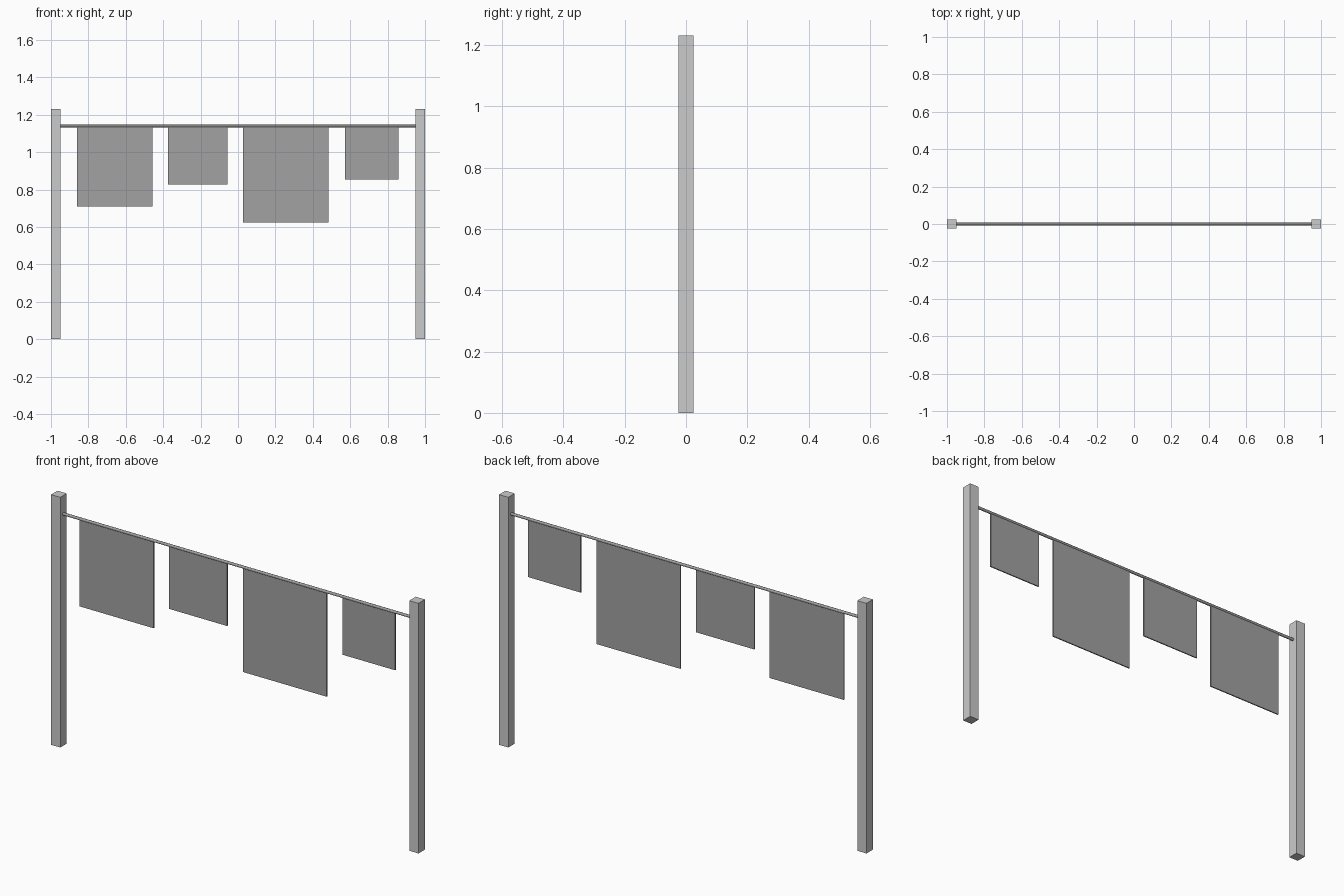
import bpy
import math

if "Cube" in bpy.data.objects:
    bpy.data.objects.remove(bpy.data.objects["Cube"])

POST_W, POST_H = 0.05, 1.231
LINE_Z, LINE_R = 1.14, 0.007
CLOTH_TOP, CLOTH_T = 1.144, 0.006

# Dark grey shared by the line and the cloths
dark = bpy.data.materials.new("dark_grey")
dark.diffuse_color = (0.36, 0.36, 0.36, 1)
dark.use_nodes = True
dark.node_tree.nodes["Principled BSDF"].inputs["Base Color"].default_value = dark.diffuse_color


def add_box(name, x0, x1, depth, z0, z1, mat=None):
    bpy.ops.mesh.primitive_cube_add(size=1, location=((x0 + x1) / 2, 0, (z0 + z1) / 2))
    box = bpy.context.object
    box.name = name
    box.scale = (x1 - x0, depth, z1 - z0)
    bpy.ops.object.transform_apply(location=False, rotation=False, scale=True)
    if mat:
        box.data.materials.append(mat)


# Square end posts
add_box("left_post", -1, -1 + POST_W, POST_W, 0, POST_H)
add_box("right_post", 1 - POST_W, 1, POST_W, 0, POST_H)

# Line strung between the posts
bpy.ops.mesh.primitive_cylinder_add(
    vertices=8, radius=LINE_R, depth=2 - 1.5 * POST_W,
    location=(0, 0, LINE_Z), rotation=(0, math.pi / 2, 0))
line = bpy.context.object
line.name = "washing_line"
line.data.materials.append(dark)
bpy.ops.object.shade_smooth_by_angle(angle=math.radians(50))

# Thin hanging cloths: left edge, right edge, bottom height
cloths = [
    (-0.861, -0.457, 0.71),
    (-0.374, -0.057, 0.828),
    (0.028, 0.484, 0.625),
    (0.571, 0.857, 0.855),
]
for i, (x0, x1, z0) in enumerate(cloths, 1):
    add_box(f"hanging_cloth_{i}", x0, x1, CLOTH_T, z0, CLOTH_TOP, dark)
